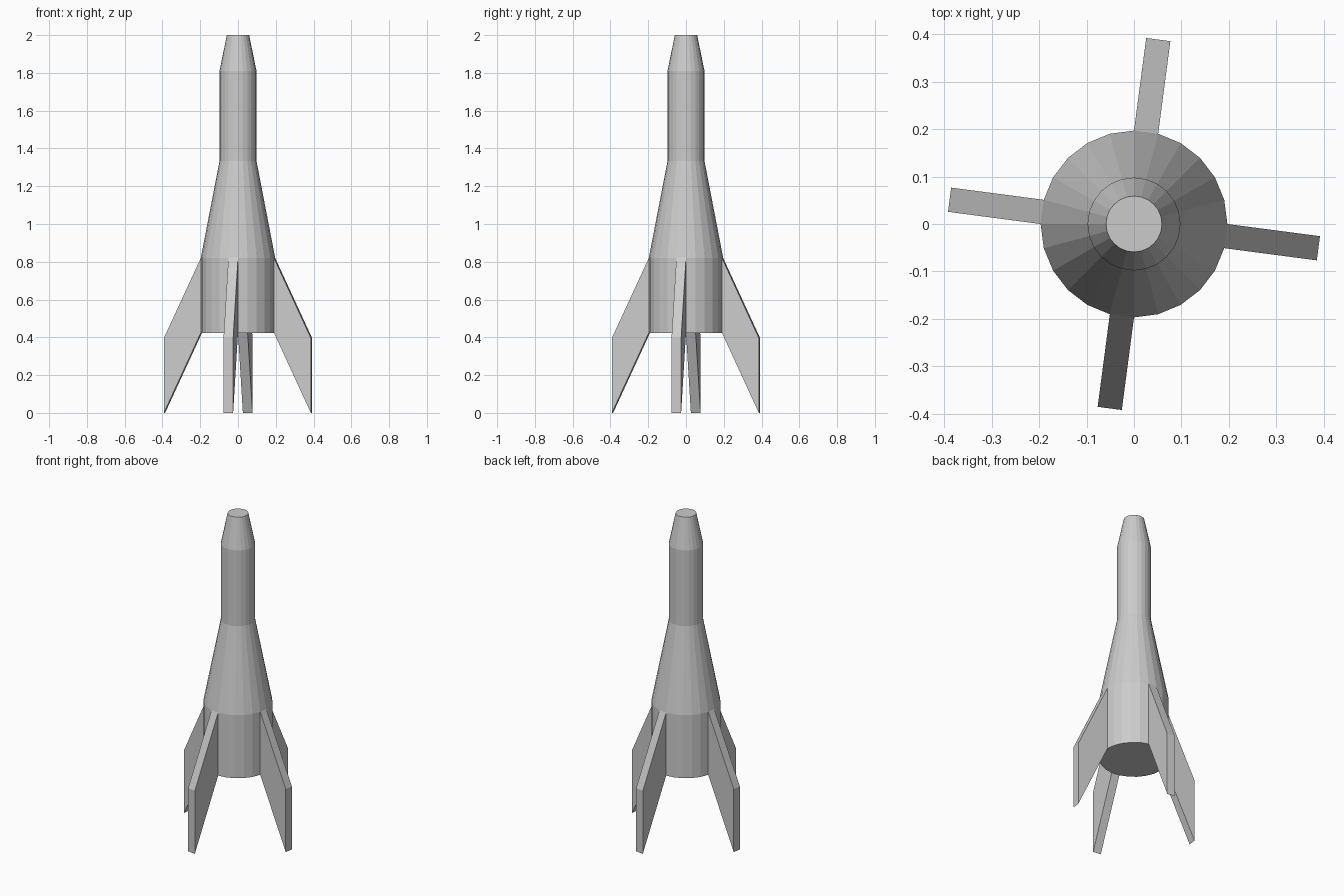
import bpy, bmesh
from math import cos, sin, radians

if "Cube" in bpy.data.objects:
    bpy.data.objects.remove(bpy.data.objects["Cube"])

SIDES = 24
STEP = 360 / SIDES
# (radius, height) rings from the tail to the nose
RINGS = [(0.197, 0.424), (0.197, 0.82), (0.098, 1.333), (0.098, 1.81), (0.059, 2.0)]
FIN_REACH = 0.197
FIN_DROP = 0.424


def polar(radius, degrees, z):
    return (radius * cos(radians(degrees)), radius * sin(radians(degrees)), z)


def finish(bm, name):
    bmesh.ops.recalc_face_normals(bm, faces=bm.faces[:])
    mesh = bpy.data.meshes.new(name)
    bm.to_mesh(mesh)
    bm.free()
    obj = bpy.data.objects.new(name, mesh)
    bpy.context.collection.objects.link(obj)
    return obj


# Stepped, tapering body with flat end caps
bm = bmesh.new()
loops = [[bm.verts.new(polar(r, i * STEP, z)) for i in range(SIDES)] for r, z in RINGS]
for low, high in zip(loops, loops[1:]):
    for i in range(SIDES):
        j = (i + 1) % SIDES
        bm.faces.new((low[i], low[j], high[j], high[i]))
bm.faces.new(loops[0][::-1])
bm.faces.new(loops[-1])
finish(bm, "rocket_body")

# Four swept fins, each pushed out and down from one facet of the lower body
radius, bottom = RINGS[0]
top = RINGS[1][1]
for n, end in enumerate((90, 180, 270, 360)):
    start = end - STEP
    bm = bmesh.new()
    root = bm.faces.new([bm.verts.new(polar(radius, a, z)) for a, z in
                         ((start, bottom), (end, bottom), (end, top), (start, top))])
    out = bmesh.ops.extrude_face_region(bm, geom=[root], use_keep_orig=True)["geom"]
    bmesh.ops.translate(bm, verts=[v for v in out if isinstance(v, bmesh.types.BMVert)],
                        vec=polar(FIN_REACH, (start + end) / 2, -FIN_DROP))
    finish(bm, f"fin_{n + 1}")
